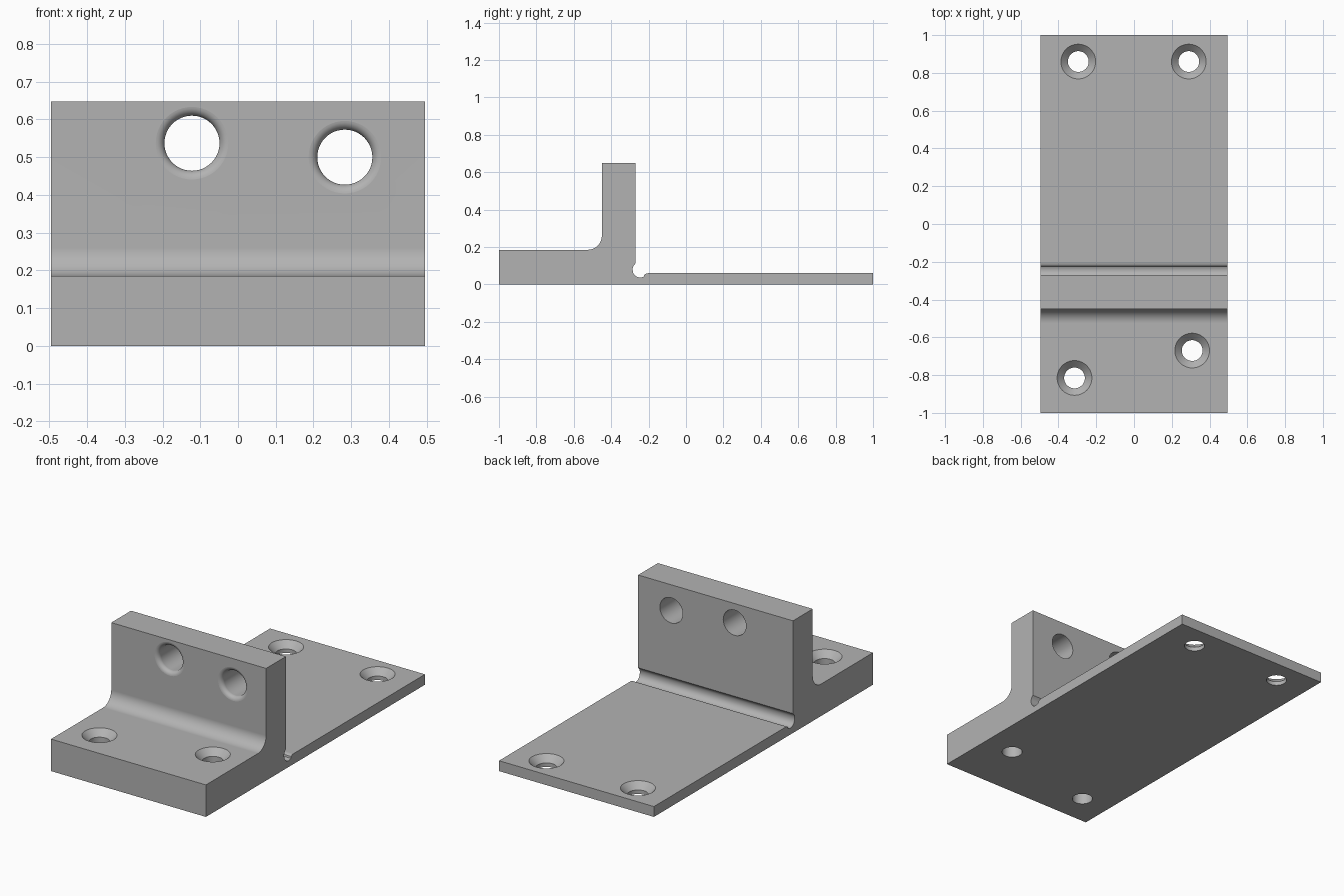
import bpy, bmesh
from math import sin, cos, pi, radians
from mathutils import Matrix, Vector

if "Cube" in bpy.data.objects:
    bpy.data.objects.remove(bpy.data.objects["Cube"])

HALF_WIDTH = 0.495
FLOOR, PAD, TOP = 0.06, 0.185, 0.648
WALL_FRONT, WALL_BACK = -0.45, -0.27


def make_object(name, bm):
    bmesh.ops.recalc_face_normals(bm, faces=bm.faces)
    mesh = bpy.data.meshes.new(name)
    bm.to_mesh(mesh)
    bm.free()
    obj = bpy.data.objects.new(name, mesh)
    bpy.context.collection.objects.link(obj)
    return obj


def arc(cx, cy, r, start, end, steps=8):
    angles = [radians(start + (end - start) * i / steps) for i in range(steps + 1)]
    return [(cx + r * cos(a), cy + r * sin(a)) for a in angles]


def lathe_cutter(name, profile, location, turn=Matrix(), segments=48):
    """Closed solid of revolution from (radius, height) points."""
    bm = bmesh.new()
    rings = [[bm.verts.new((r * cos(2 * pi * i / segments), r * sin(2 * pi * i / segments), h))
              for i in range(segments)] for r, h in profile]
    for low, high in zip(rings, rings[1:]):
        for i in range(segments):
            j = (i + 1) % segments
            bm.faces.new((low[i], low[j], high[j], high[i]))
    bm.faces.new(rings[0])
    bm.faces.new(rings[-1])
    bm.transform(Matrix.Translation(location) @ turn)
    cutter = make_object(name, bm)
    cutter.hide_render = True
    return cutter


# Side profile (y, z): base, relief groove behind the wall, wall, front fillet, pad
profile = [(-1, 0), (1, 0), (1, FLOOR)]
profile += arc(-0.2, 0.02, 0.04, 90, 125, 4)
profile += arc(-0.245, 0.077, 0.04, 300, 180, 10)
profile += [(-0.285, 0.088), (-0.281, 0.1), (WALL_BACK, 0.112)]
profile += [(WALL_BACK, TOP), (WALL_FRONT, TOP)]
profile += arc(WALL_FRONT - 0.075, PAD + 0.075, 0.075, 0, -90, 10)
profile += [(-1, PAD)]

bm = bmesh.new()
side = bm.faces.new([bm.verts.new((-HALF_WIDTH, y, z)) for y, z in profile])
extruded = bmesh.ops.extrude_face_region(bm, geom=[side])["geom"]
bmesh.ops.translate(bm, vec=(2 * HALF_WIDTH, 0, 0),
                    verts=[v for v in extruded if isinstance(v, bmesh.types.BMVert)])
bracket = make_object("angle_bracket", bm)

# Countersunk screw holes in the pad and the rear plate
cutters = []
bore, sink = 0.055, 0.092
for x, y, z in ((-0.295, 0.86, FLOOR), (0.29, 0.86, FLOOR),
                (-0.315, -0.815, PAD), (0.308, -0.67, PAD)):
    lip = sink - bore
    shape = [(bore, -z - 0.05), (bore, -lip), (sink, 0), (sink, 0.05)]
    cutters.append(lathe_cutter("screw_hole_cutter", shape, Vector((x, y, z))))

# Wall holes with a rounded front lip
turn = Matrix.Rotation(pi / 2, 4, 'X')
radius, lip = 0.073, 0.025
for x, z in ((-0.122, 0.537), (0.283, 0.5)):
    shape = [(radius, -0.3)] + arc(radius + lip, -lip, lip, 180, 95, 8)
    shape += [(radius + lip, 0.0003), (radius + lip, 0.05)]
    cutters.append(lathe_cutter("wall_hole_cutter", shape, Vector((x, WALL_FRONT, z)), turn))

for cutter in cutters:
    mod = bracket.modifiers.new("hole", 'BOOLEAN')
    mod.operation, mod.solver, mod.object = 'DIFFERENCE', 'EXACT', cutter

# Bake the holes, then drop the cutters
bpy.context.view_layer.update()
graph = bpy.context.evaluated_depsgraph_get()
cut_mesh = bpy.data.meshes.new_from_object(bracket.evaluated_get(graph))
bracket.modifiers.clear()
bracket.data = cut_mesh
for cutter in cutters:
    bpy.data.objects.remove(cutter)

# Single grey metal finish
metal = bpy.data.materials.new("grey_metal")
metal.use_nodes = True
grey = (0.45, 0.45, 0.45, 1)
metal.diffuse_color = grey
metal.node_tree.nodes["Principled BSDF"].inputs["Base Color"].default_value = grey
cut_mesh.materials.clear()
cut_mesh.materials.append(metal)

# Smooth fillets and bores, crisp edges, flat large faces
bpy.ops.object.select_all(action='DESELECT')
bracket.select_set(True)
bpy.context.view_layer.objects.active = bracket
bpy.ops.object.shade_smooth_by_angle(angle=radians(30))
weighted = bracket.modifiers.new("flat_face_normals", 'WEIGHTED_NORMAL')
weighted.keep_sharp = True
